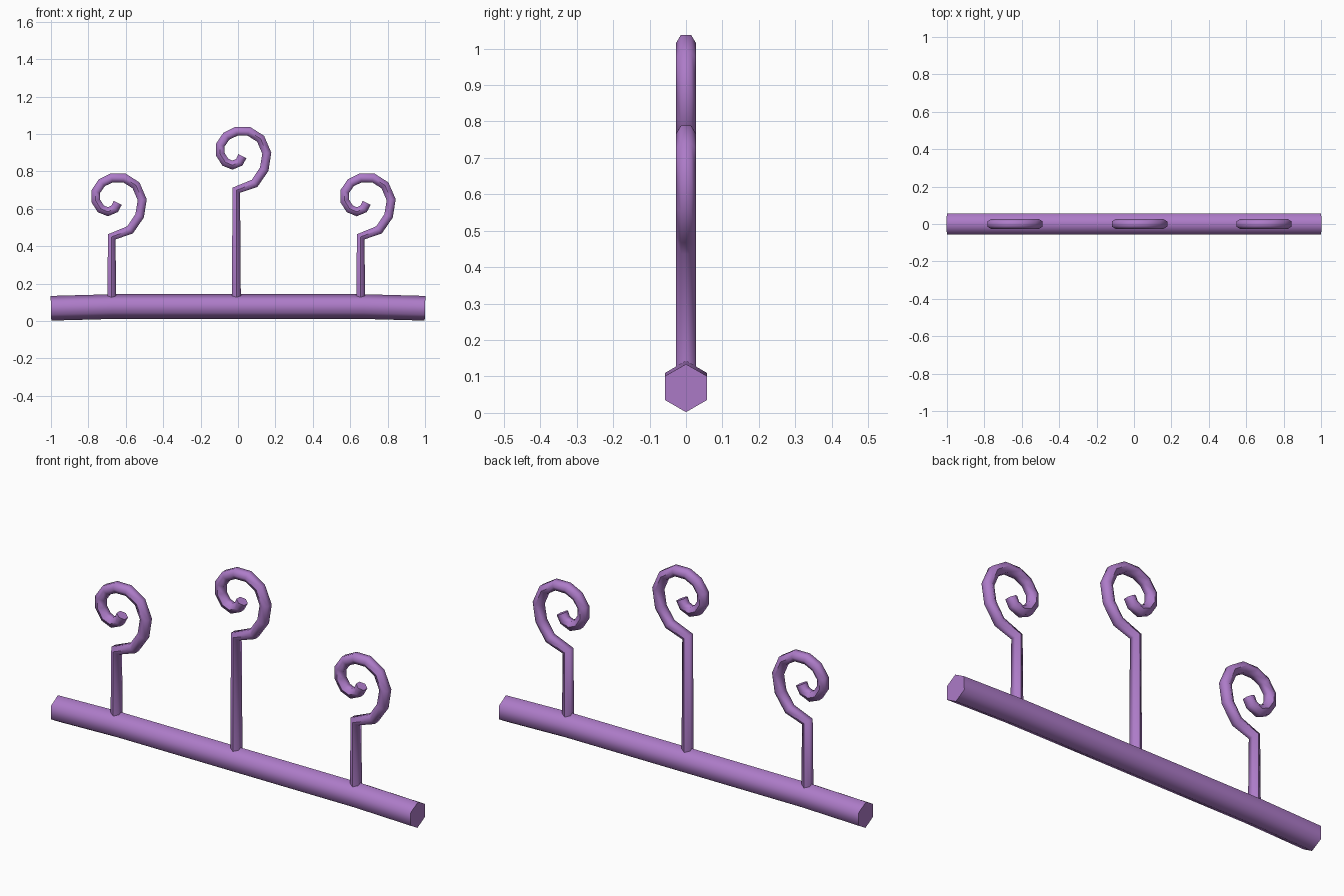
import bpy, bmesh, math
from mathutils import Vector

if "Cube" in bpy.data.objects:
    bpy.data.objects.remove(bpy.data.objects["Cube"])

mat = bpy.data.materials.new("purple")
mat.diffuse_color = (0.42, 0.2, 0.58, 1)
mat.use_nodes = True
mat.node_tree.nodes["Principled BSDF"].inputs["Base Color"].default_value = mat.diffuse_color


def hex_tube(name, path, radius, sides=6):
    """Sweep a six-sided section along a path in the x-z plane, one corner at each section side."""
    pts = [Vector((x, 0, z)) for x, z in path]
    bm = bmesh.new()
    rings = []
    vertical = Vector((0, 1, 0))
    for i, p in enumerate(pts):
        t = Vector()
        if i > 0:
            t += (p - pts[i - 1]).normalized()
        if i < len(pts) - 1:
            t += (pts[i + 1] - p).normalized()
        side = vertical.cross(t.normalized())
        # the bar has corners up and down, the hooks have corners front and back
        a, b = (side, vertical) if name == "base_bar" else (vertical, side)
        rings.append([bm.verts.new(p + radius * (math.cos(k * math.tau / sides) * a
                                                 + math.sin(k * math.tau / sides) * b))
                      for k in range(sides)])
    for r, s in zip(rings, rings[1:]):
        for k in range(sides):
            j = (k + 1) % sides
            bm.faces.new((r[k], r[j], s[j], s[k]))
    bm.faces.new(rings[0])
    bm.faces.new(rings[-1])
    bmesh.ops.recalc_face_normals(bm, faces=bm.faces)
    me = bpy.data.meshes.new(name)
    bm.to_mesh(me)
    bm.free()
    me.shade_smooth()
    me.set_sharp_from_angle(angle=math.radians(62))
    me.materials.append(mat)
    ob = bpy.data.objects.new(name, me)
    bpy.context.collection.objects.link(ob)
    return ob


# Base bar, drooping slightly at the ends
hex_tube("base_bar", [(-1, .068), (-.67, .077), (0, .077), (.67, .077), (1, .068)], .066)

# Spiral curl relative to the top of its stem
curl = [(0, 0), (.098, .037), (.149, .112), (.163, .198), (.130, .275), (.067, .315),
        (0, .315), (-.053, .289), (-.086, .241), (-.086, .193), (-.059, .150),
        (-.021, .134), (.016, .150), (.032, .182)]

# Three curled hooks standing on the bar
for name, x, top in (("left_hook", -.675, .45), ("middle_hook", -.009, .699),
                     ("right_hook", .656, .45)):
    hex_tube(name, [(x, .10)] + [(x + cx, top + cz) for cx, cz in curl], .028)
